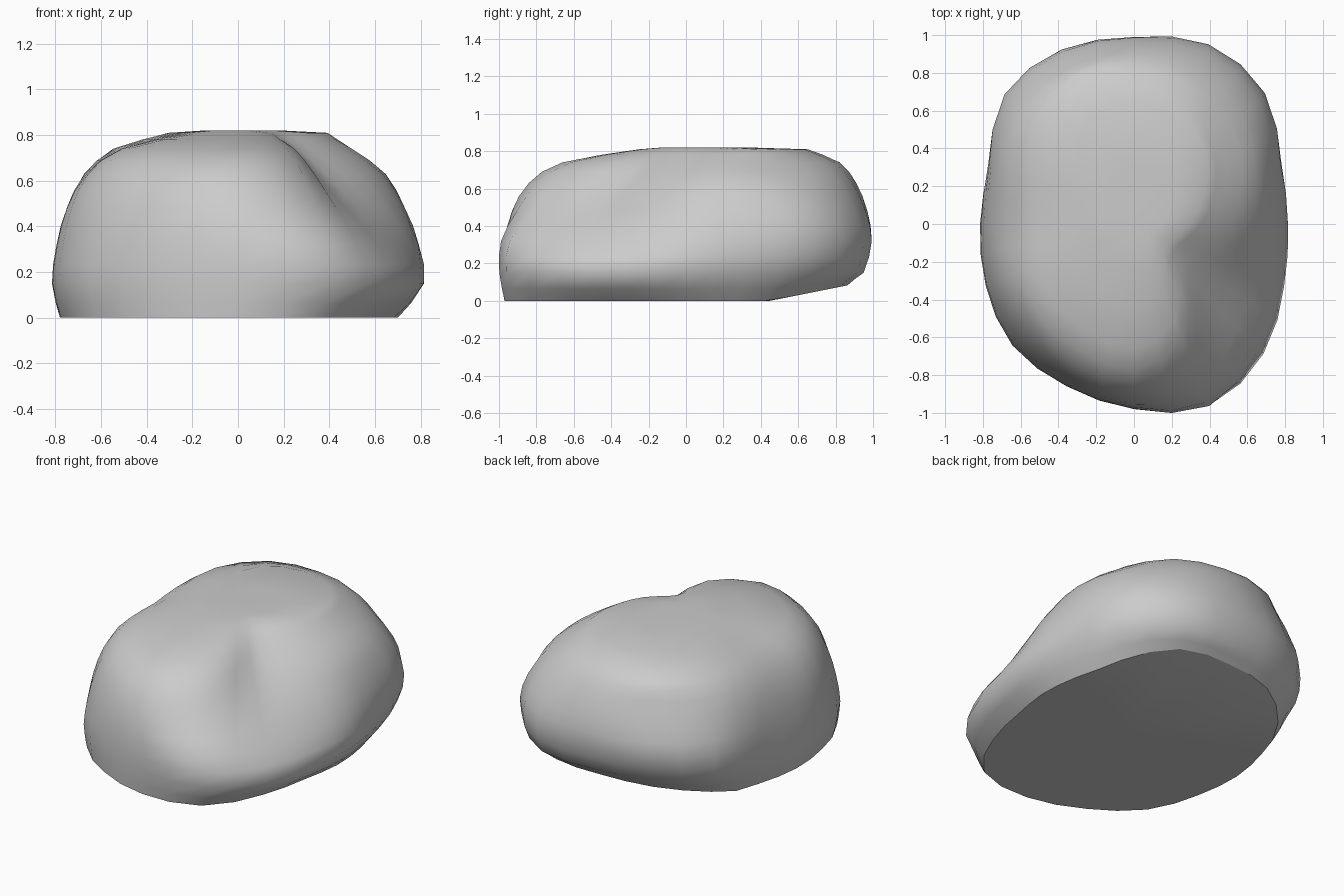
import bpy, bmesh
from math import sin, cos, pi, radians

if "Cube" in bpy.data.objects:
    bpy.data.objects.remove(bpy.data.objects["Cube"])

# Horizontal contours of the boulder: height, radii every 22.5 degrees from +x
CONTOURS = [
    (0.00, (.70, .73, .81, .89, .86, .87, .84, .78, .78, .81, .89, .92, .97, .98, .82, .71)),
    (0.15, (.815, .83, .94, .99, .94, .94, .94, .83, .815, .85, .91, .93, .98, 1.04, .97, .86)),
    (0.32, (.79, .84, .98, 1.03, .99, 1.0, .97, .83, .795, .83, .885, .92, .97, 1.02, .86, .77)),
    (0.48, (.71, .79, .93, .98, .97, .96, .92, .80, .75, .79, .84, .88, .93, .88, .67, .64)),
    (0.63, (.59, .70, .81, .89, .91, .90, .85, .73, .66, .71, .76, .80, .84, .74, .48, .49)),
    (0.74, (.43, .54, .65, .78, .82, .84, .74, .58, .51, .55, .60, .62, .66, .56, .34, .34)),
    (0.81, (.30, .40, .54, .62, .65, .61, .43, .30, .25, .22, .20, .22, .25, .25, .21, .22)),
]
SIDES = 32


def spline(a, b, c, d, t):
    return b + .5 * t * (c - a + t * (2*a - 5*b + 4*c - d + t * (3*(b - c) + d - a)))


def radius(row, i):
    k, t = divmod(i * 16 / SIDES, 1)
    k = int(k)
    return spline(*(row[(k + j) % 16] for j in (-1, 0, 1, 2)), t)


# Rings: the contours plus one blended ring between each neighbouring pair
rings = []
last = len(CONTOURS) - 1
for n, (z, row) in enumerate(CONTOURS):
    rings.append((z, [radius(row, i) for i in range(SIDES)]))
    if n < last:
        near = [CONTOURS[min(max(n + j, 0), last)] for j in (-1, 0, 1, 2)]
        mid_z = spline(*(c[0] for c in near), .5)
        rings.append((mid_z, [spline(*(radius(c[1], i) for c in near), .5)
                              for i in range(SIDES)]))

# Inner rings close the flat base and the domed top
rings.insert(0, (0, [r * .6 for r in rings[0][1]]))
rings.append((.82, [r * .5 for r in rings[-1][1]]))

bm = bmesh.new()
loops = []
for z, radii in rings:
    loop = []
    for i, r in enumerate(radii):
        a = 2 * pi * i / SIDES
        x, y = r * cos(a), r * sin(a)
        # the underside lifts slightly toward the back
        lift = max(0, y - .45) * .2 * max(0, 1 - z / .15)
        loop.append(bm.verts.new((x, y, z + lift)))
    loops.append(loop)
for low, high in zip(loops, loops[1:]):
    for i in range(SIDES):
        j = (i + 1) % SIDES
        bm.faces.new((low[i], low[j], high[j], high[i]))
for loop, z in ((loops[0], 0), (loops[-1], .82)):
    centre = bm.verts.new((0, 0, z))
    for i in range(SIDES):
        bm.faces.new((loop[i], loop[(i + 1) % SIDES], centre))
bmesh.ops.recalc_face_normals(bm, faces=bm.faces)

# Crisp rim around the flat base
rim = set(loops[1])
for edge in bm.edges:
    edge.smooth = not all(v in rim for v in edge.verts)

mesh = bpy.data.meshes.new("boulder")
bm.to_mesh(mesh)
bm.free()
for face in mesh.polygons:
    face.use_smooth = True
boulder = bpy.data.objects.new("boulder", mesh)
bpy.context.collection.objects.link(boulder)
